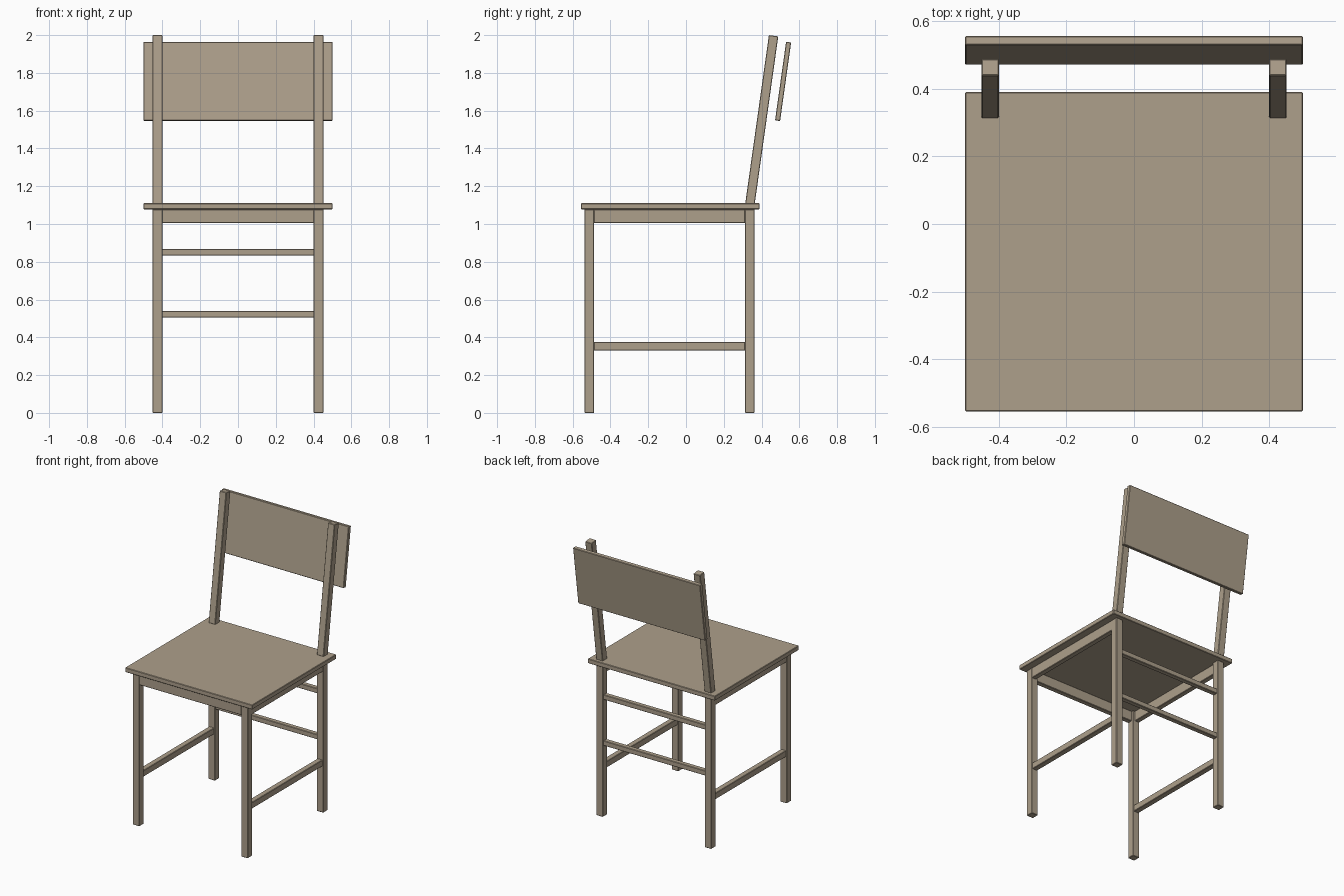
import bpy, bmesh, math
from mathutils import Matrix, Vector

if "Cube" in bpy.data.objects:
    bpy.data.objects.remove(bpy.data.objects["Cube"])

wood = bpy.data.materials.new("wood")
wood.diffuse_color = (0.42, 0.35, 0.26, 1)
wood.use_nodes = True
wood.node_tree.nodes["Principled BSDF"].inputs["Base Color"].default_value = wood.diffuse_color


def beam(name, lo, hi, tilt=0.0, bevel=0.003):
    """Box between two corners, leaned back about its own centre."""
    lo, hi = Vector(lo), Vector(hi)
    bm = bmesh.new()
    bmesh.ops.create_cube(bm, size=1, matrix=Matrix.Diagonal((*(hi - lo), 1)))
    bmesh.ops.bevel(bm, geom=bm.edges[:], offset=bevel, segments=1, affect='EDGES')
    me = bpy.data.meshes.new(name)
    bm.to_mesh(me)
    bm.free()
    ob = bpy.data.objects.new(name, me)
    ob.location = (lo + hi) / 2
    ob.rotation_euler.x = -math.radians(tilt)
    me.materials.append(wood)
    bpy.context.collection.objects.link(ob)
    return ob


def centred(name, c, size, tilt):
    c, h = Vector(c), Vector(size) / 2
    return beam(name, c - h, c + h, tilt)


LEAN = 8

# seat board
beam("seat", (-0.5, -0.555, 1.078), (0.5, 0.39, 1.11))

# parts repeated left and right
for side, s in (("left", -1), ("right", 1)):
    def pair(name, x0, x1, y0, y1, z0, z1):
        a, b = sorted((s * x0, s * x1))
        beam(f"{side}_{name}", (a, y0, z0), (b, y1, z1))

    pair("front_leg", 0.4, 0.452, -0.537, -0.486, 0, 1.078)
    pair("back_leg", 0.4, 0.452, 0.312, 0.363, 0, 1.078)
    pair("side_apron", 0.415, 0.451, -0.488, 0.314, 1.005, 1.078)
    pair("side_stretcher", 0.406, 0.446, -0.488, 0.314, 0.33, 0.375)
    # leaning back post
    centred(f"{side}_back_post", (s * 0.426, 0.401, 1.551), (0.052, 0.05, 0.90), LEAN)

# front apron
beam("front_apron", (-0.402, -0.536, 1.005), (0.402, -0.5, 1.078))

# two rungs between the back legs
for name, z in (("lower_back_rung", 0.505), ("upper_back_rung", 0.832)):
    beam(name, (-0.402, 0.32, z), (0.402, 0.355, z + 0.035))

# backrest board behind the posts
centred("backrest", (0, 0.514, 1.755), (1.0, 0.027, 0.42), LEAN)
